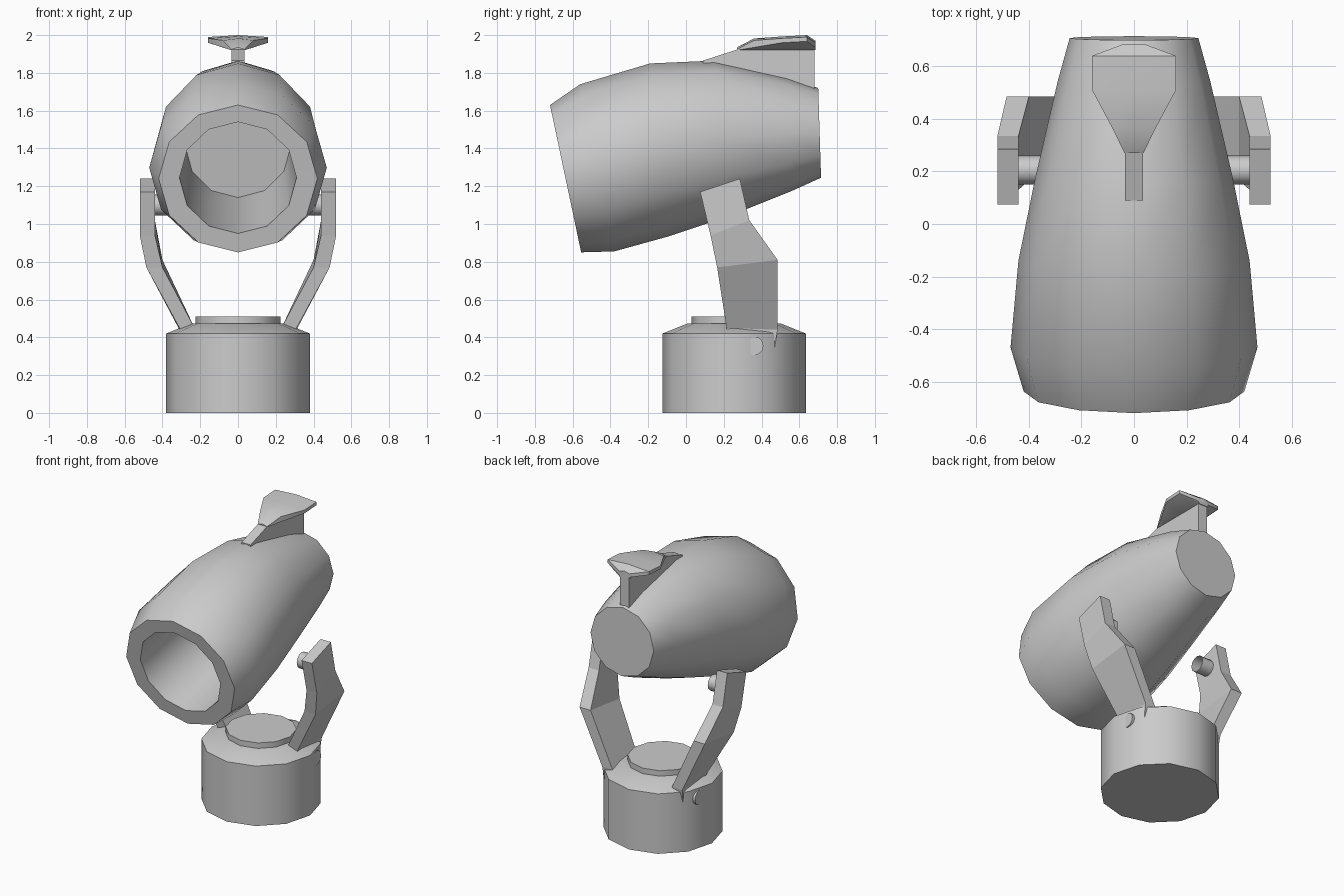
import bpy, bmesh
from math import sin, cos, pi, radians

cube = bpy.data.objects.get("Cube")
if cube:
    bpy.data.objects.remove(cube, do_unlink=True)

# Single painted-metal colour
GREY = (0.6, 0.6, 0.6, 1.0)
metal = bpy.data.materials.new("light_grey_metal")
metal.use_nodes = True
metal.diffuse_color = GREY
metal.node_tree.nodes["Principled BSDF"].inputs["Base Color"].default_value = GREY

SIDES = 12


def loft(name, sections, smooth=None, caps=True):
    """Skin a list of closed cross-sections with equal point counts."""
    bm = bmesh.new()
    rows = [[bm.verts.new(p) for p in s] for s in sections]
    n = len(rows[0])
    for a, b in zip(rows, rows[1:]):
        for i in range(n):
            j = (i + 1) % n
            bm.faces.new((a[i], a[j], b[j], b[i]))
    if caps:
        bm.faces.new(rows[0][::-1])
        bm.faces.new(rows[-1])
    bmesh.ops.recalc_face_normals(bm, faces=bm.faces)
    mesh = bpy.data.meshes.new(name)
    bm.to_mesh(mesh)
    bm.free()
    mesh.materials.append(metal)
    obj = bpy.data.objects.new(name, mesh)
    bpy.context.collection.objects.link(obj)
    if smooth:
        bpy.ops.object.select_all(action='DESELECT')
        obj.select_set(True)
        bpy.context.view_layer.objects.active = obj
        bpy.ops.object.shade_smooth_by_angle(angle=radians(smooth))
    return obj


def tilted_ring(top_y, top_z, low_y, low_z, rx):
    """Ring across x whose highest and lowest points are given."""
    cy, cz = (top_y + low_y) / 2, (top_z + low_z) / 2
    hy, hz = (top_y - low_y) / 2, (top_z - low_z) / 2
    angles = [2 * pi * i / SIDES for i in range(SIDES)]
    return [(rx * sin(a), cy + hy * cos(a), cz + hz * cos(a)) for a in angles]


def flat_ring(r, z, cy):
    angles = [2 * pi * i / SIDES for i in range(SIDES)]
    return [(r * cos(a), cy + r * sin(a), z) for a in angles]


def side_ring(x, r, cy, cz):
    angles = [2 * pi * i / SIDES for i in range(SIDES)]
    return [(x, cy + r * cos(a), cz + r * sin(a)) for a in angles]


# Lamp housing: recessed floor, mouth, then outer shell to the back
housing = [
    (0.145, 1.69, 0.255, 1.14, 0.28),
    (-0.70, 1.54, -0.576, 0.95, 0.31),
    (-0.72, 1.63, -0.555, 0.85, 0.42),
    (-0.56, 1.74, -0.38, 0.855, 0.47),
    (-0.19, 1.85, -0.09, 0.935, 0.44),
    (0.15, 1.865, 0.21, 1.035, 0.375),
    (0.53, 1.78, 0.56, 1.175, 0.29),
    (0.70, 1.72, 0.715, 1.245, 0.245),
]
loft("lamp_housing", [tilted_ring(*h) for h in housing], 40)

# Base drum with sloped shoulder and turntable
drum = [(0.38, 0), (0.38, 0.42), (0.25, 0.472), (0.225, 0.472), (0.225, 0.51)]
loft("base_drum", [flat_ring(r, z, 0.255) for r, z in drum], 35)

# Yoke arms: inner x, outer x, front (y, z), back (y, z), top to bottom
arm = [
    (0.44, 0.52, (0.075, 1.17), (0.285, 1.24)),
    (0.44, 0.52, (0.13, 0.94), (0.335, 1.02)),
    (0.40, 0.485, (0.165, 0.77), (0.485, 0.81)),
    (0.23, 0.31, (0.215, 0.45), (0.485, 0.44)),
    (0.23, 0.305, (0.22, 0.40), (0.47, 0.35)),
]
for side, s in (("left", 1), ("right", -1)):
    loft(side + "_yoke_arm", [
        [(s * i, *f), (s * o, *f), (s * o, *b), (s * i, *b)]
        for i, o, f, b in arm])
    # Open pivot tube and small bolt on the drum
    loft(side + "_pivot", [side_ring(s * x, 0.055, 0.205, 1.1)
                           for x in (0.35, 0.45)], 35, caps=False)
    loft(side + "_bolt", [side_ring(s * x, 0.05, 0.36, 0.355)
                          for x in (0.30, 0.357)], 35)

# Handle web: y, bottom z, top z
W = 0.035
web = [(0.09, 1.80, 1.865), (0.275, 1.78, 1.925), (0.68, 1.70, 1.925)]
loft("handle_web", [
    [(-W, y, lo), (W, y, lo), (W, y, hi), (-W, y, hi)] for y, lo, hi in web])

# Flared handle plate: y, half width, rim top z, rim bottom z
plate = [
    (0.27, 0.036, 1.925, 1.92),
    (0.36, 0.08, 1.972, 1.935),
    (0.51, 0.16, 1.983, 1.96),
    (0.64, 0.16, 1.99, 1.967),
    (0.685, 0.04, 1.96, 1.935),
]
loft("handle_plate", [
    [(0, y, hi + 0.01), (w, y, hi), (w, y, lo), (W, y, 1.92),
     (-W, y, 1.92), (-w, y, lo), (-w, y, hi)]
    for y, w, hi, lo in plate], 30)
